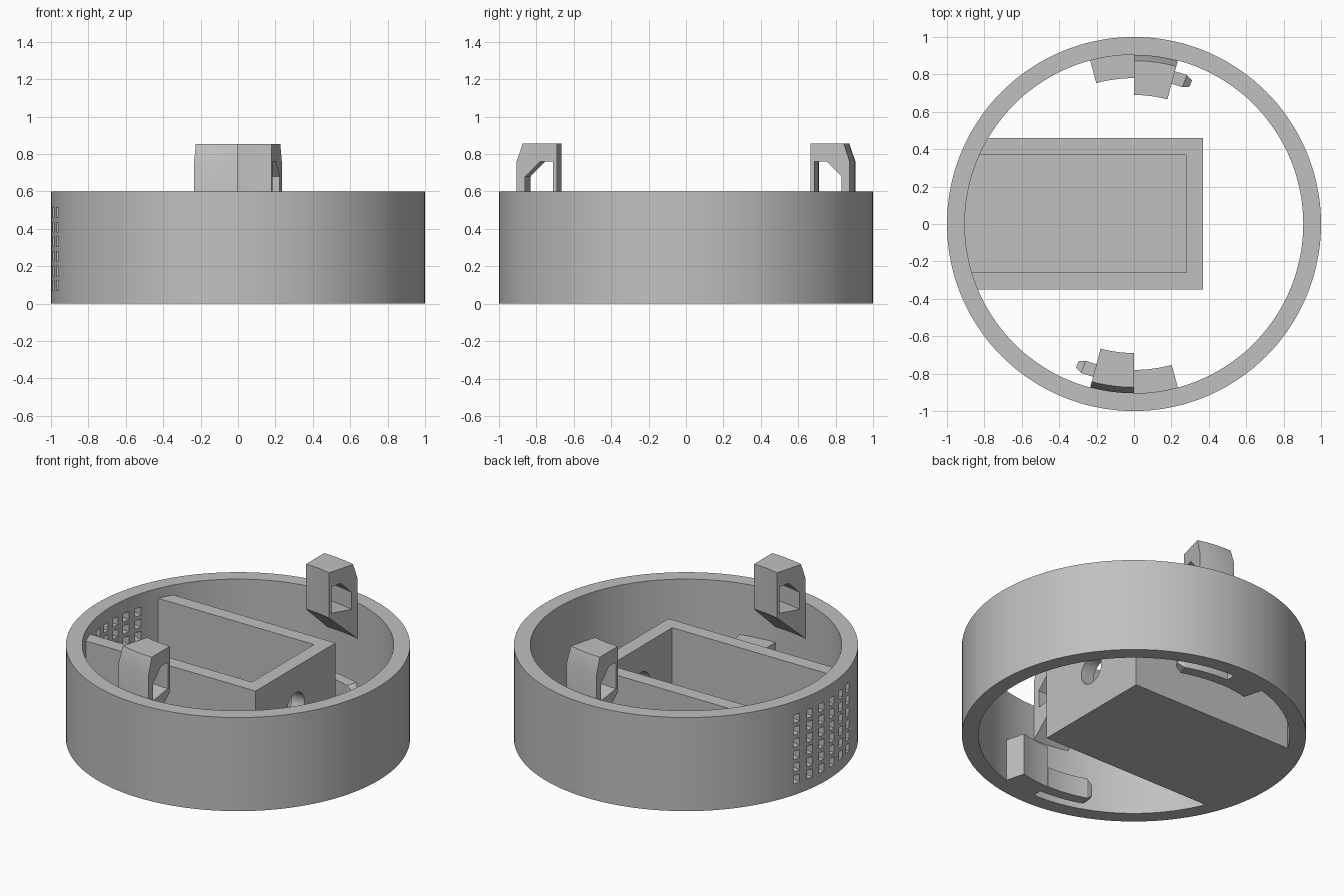
import bpy, bmesh, math
from mathutils import Matrix, Vector

cube = bpy.data.objects.get("Cube")
if cube:
    bpy.data.objects.remove(cube, do_unlink=True)

grey = bpy.data.materials.new("plain_grey")
grey.use_nodes = True
COLOUR = (0.53, 0.53, 0.53, 1)
grey.diffuse_color = COLOUR
grey.node_tree.nodes["Principled BSDF"].inputs["Base Color"].default_value = COLOUR

R_OUT, R_IN, RIM = 1.0, 0.905, 0.6


def make(name, bm):
    bmesh.ops.recalc_face_normals(bm, faces=bm.faces)
    mesh = bpy.data.meshes.new(name)
    bm.to_mesh(mesh)
    bm.free()
    mesh.materials.append(grey)
    obj = bpy.data.objects.new(name, mesh)
    bpy.context.collection.objects.link(obj)
    return obj


def sweep(name, profile, start, end, steps, tip=1.0):
    """Turn an (r, z) profile about the z axis between two angles in degrees."""
    bm = bmesh.new()
    full = abs(end - start) >= 360
    mid = sum((Vector(p) for p in profile), Vector((0, 0))) / len(profile)
    rings = []
    for i in range(steps if full else steps + 1):
        a = math.radians(start + (end - start) * i / steps)
        k = tip if i == steps else 1.0
        pts = [mid + (Vector(p) - mid) * k for p in profile]
        rings.append([bm.verts.new((p.x * math.cos(a), p.x * math.sin(a), p.y)) for p in pts])
    n = len(profile)
    for i in range(steps):
        a, b = rings[i], rings[(i + 1) % len(rings)]
        for j in range(n):
            bm.faces.new((a[j], a[(j + 1) % n], b[(j + 1) % n], b[j]))
    if not full:
        bm.faces.new(rings[0])
        bm.faces.new(rings[-1])
    return make(name, bm)


def block(name, lo, hi):
    lo, hi = Vector(lo), Vector(hi)
    bm = bmesh.new()
    place = Matrix.Translation((lo + hi) / 2) @ Matrix.Diagonal((*(hi - lo), 1))
    bmesh.ops.create_cube(bm, size=1, matrix=place)
    return make(name, bm)


def cut(obj, cutter, operation="DIFFERENCE"):
    mod = obj.modifiers.new("cut", "BOOLEAN")
    mod.operation, mod.object, mod.solver = operation, cutter, "EXACT"
    bpy.context.view_layer.update()
    result = bpy.data.meshes.new_from_object(
        obj.evaluated_get(bpy.context.evaluated_depsgraph_get()))
    obj.modifiers.clear()
    obj.data = result
    bpy.data.objects.remove(cutter, do_unlink=True)


def smooth(obj):
    bpy.ops.object.select_all(action="DESELECT")
    obj.select_set(True)
    bpy.context.view_layer.objects.active = obj
    bpy.ops.object.shade_smooth_by_angle(angle=math.radians(20))


# Outer ring with a grid of square vents on its -x side
ring = sweep("outer_ring", [(R_IN, 0), (R_OUT, 0), (R_OUT, RIM), (R_IN, RIM)], 0, 360, 144)
bm = bmesh.new()
for col in range(6):
    turn = Matrix.Rotation(math.radians(165 + 6 * col), 4, "Z")
    for row in range(6):
        place = turn @ Matrix.Translation((0.95, 0, 0.097 + 0.078 * row))
        bmesh.ops.create_cube(bm, size=1, matrix=place @ Matrix.Diagonal((0.3, 0.047, 0.052, 1)))
cut(ring, make("vent_cutter", bm))

# Open tray running into the ring wall, with a round cable hole in its end
tray = block("inner_tray", (-0.98, -0.35, 0), (0.37, 0.46, 0.536))
cut(tray, block("tray_cutter", (-1.2, -0.26, 0.06), (0.28, 0.37, 0.9)))
bm = bmesh.new()
bmesh.ops.create_cone(bm, cap_ends=True, segments=32, radius1=0.09, radius2=0.09, depth=0.4,
                      matrix=Matrix.Translation((0.33, 0.055, 0.28)) @ Matrix.Rotation(math.pi / 2, 4, "Y"))
cut(tray, make("hole_cutter", bm))
bm = bmesh.new()
bmesh.ops.create_cone(bm, cap_ends=True, segments=144, radius1=R_IN + 0.002,
                      radius2=R_IN + 0.002, depth=3)
cut(tray, make("round_cutter", bm), "INTERSECT")
smooth(ring)
smooth(tray)

# Latch set: tall windowed hook, low stop block, springy arm; repeated half a turn round
hook_shape = [(R_IN, 0.37), (R_IN, 0.76), (0.873, 0.855), (0.69, 0.855), (0.69, 0.565)]
window_shape = [(0.71, 0.59), (0.86, 0.57), (0.86, 0.68), (0.78, 0.76), (0.71, 0.76)]
stop_shape = [(0.78, 0), (R_IN, 0), (R_IN, 0.27), (0.78, 0.27)]
arm_shape = [(0.776, 0), (0.845, 0), (0.845, 0.13), (0.776, 0.13)]
for side, base in (("back", 90), ("front", 270)):
    hook = sweep(side + "_hook", hook_shape, base - 15, base, 6)
    cut(hook, sweep("window_cutter", window_shape, base - 20, base + 5, 10))
    stop = sweep(side + "_stop", stop_shape, base, base + 15, 6)
    arm = sweep(side + "_arm", arm_shape, base, base - 19.5, 8)
    arm_tip = sweep(side + "_arm_tip", arm_shape, base - 19.5, base - 22, 1, 0.55)
    for part in (hook, stop, arm, arm_tip):
        smooth(part)
